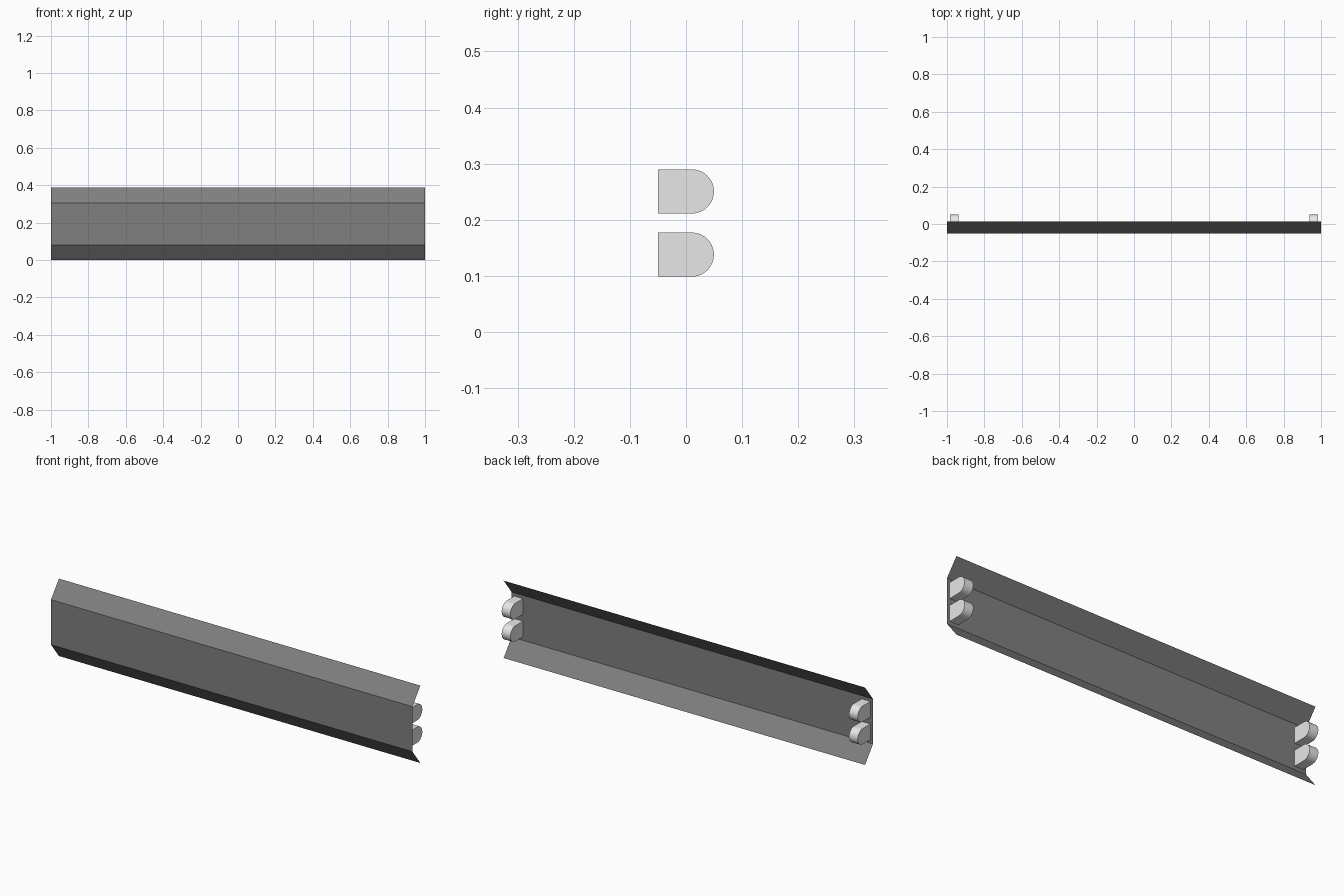
import bpy, bmesh, math

if "Cube" in bpy.data.objects:
    bpy.data.objects.remove(bpy.data.objects["Cube"])

def material(name, v):
    m = bpy.data.materials.new(name)
    m.diffuse_color = (v, v, v, 1)
    m.use_nodes = True
    m.node_tree.nodes["Principled BSDF"].inputs["Base Color"].default_value = m.diffuse_color
    return m

dark_grey = material("dark_grey", 0.214)
light_grey = material("light_grey", 0.8)

def new_object(name, bm, mat):
    me = bpy.data.meshes.new(name)
    bm.to_mesh(me)
    bm.free()
    me.materials.append(mat)
    ob = bpy.data.objects.new(name, me)
    bpy.context.collection.objects.link(ob)
    return ob

# Rail: open sheet profile (y, z) swept along x, facing the front
profile = [(0.013, 0), (-0.05, 0.081), (-0.05, 0.306), (0.013, 0.387)]
bm = bmesh.new()
left = [bm.verts.new((-1, y, z)) for y, z in profile]
right = [bm.verts.new((1, y, z)) for y, z in profile]
for i in range(len(profile) - 1):
    bm.faces.new((left[i], right[i], right[i + 1], left[i + 1]))
new_object("rail", bm, dark_grey)

# Lugs: D-shaped blocks with rounded backs, just behind the rail sheet
def lug(name, x0, x1, zc, r=0.0393):
    pts = [(-0.0496, zc - r)]
    n = 20
    for i in range(n + 1):
        a = -math.pi / 2 + math.pi * i / n
        pts.append((0.0105 + r * math.cos(a), zc + r * math.sin(a)))
    pts.append((-0.0496, zc + r))
    bm = bmesh.new()
    face = bm.faces.new([bm.verts.new((x0, y, z)) for y, z in pts])
    ext = bmesh.ops.extrude_face_region(bm, geom=[face])["geom"]
    bmesh.ops.translate(bm, vec=(x1 - x0, 0, 0),
                        verts=[g for g in ext if isinstance(g, bmesh.types.BMVert)])
    bmesh.ops.recalc_face_normals(bm, faces=bm.faces)
    ob = new_object(name, bm, light_grey)
    bpy.ops.object.select_all(action='DESELECT')
    ob.select_set(True)
    bpy.context.view_layer.objects.active = ob
    bpy.ops.object.shade_smooth_by_angle(angle=math.radians(30))

for side, x0, x1 in (("left", -0.985, -0.937), ("right", 0.937, 0.985)):
    for level, zc in (("lower", 0.138), ("upper", 0.2505)):
        lug(f"{side}_{level}_lug", x0, x1, zc)
